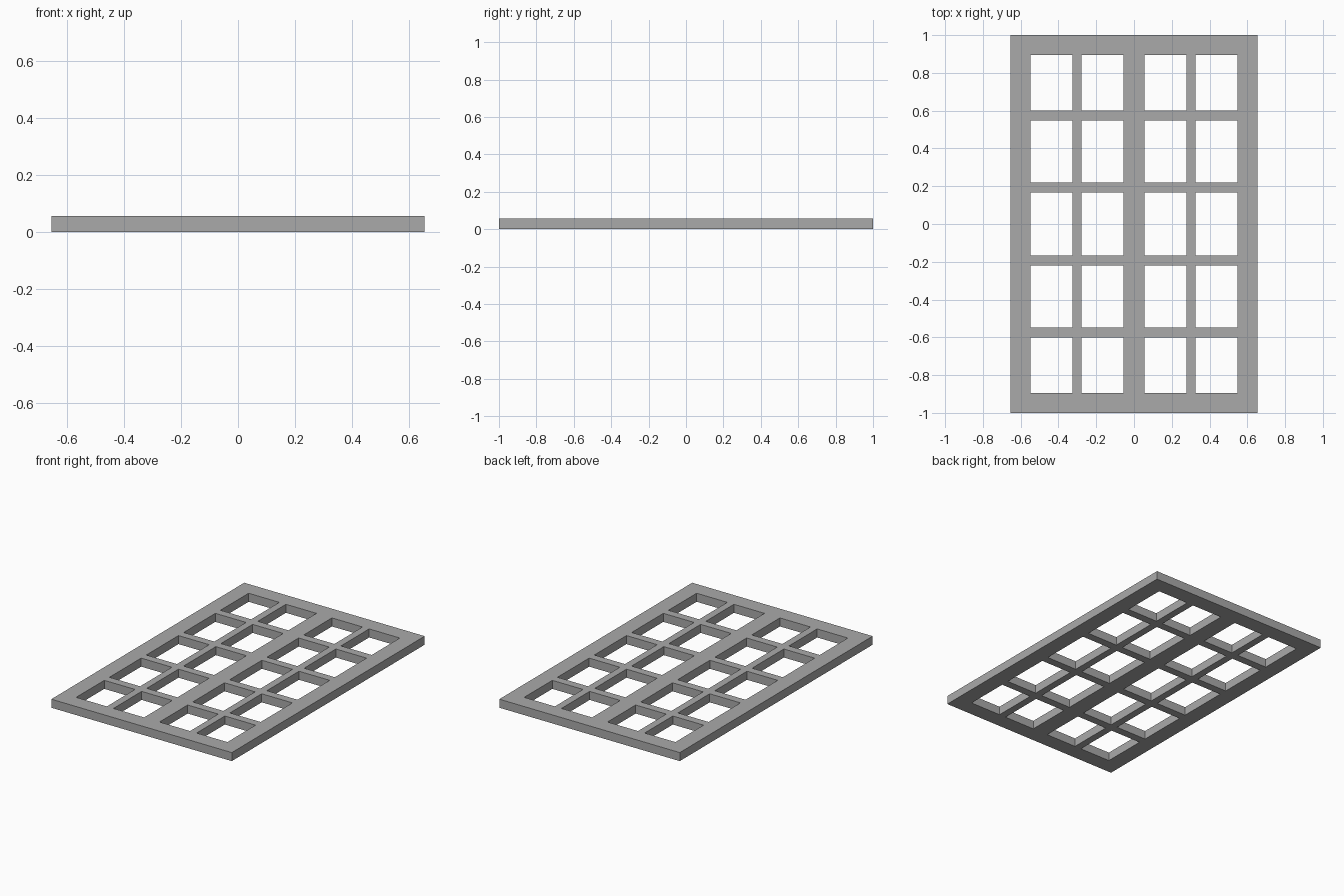
import bpy
import bmesh

cube = bpy.data.objects.get("Cube")
if cube:
    bpy.data.objects.remove(cube, do_unlink=True)

HEIGHT = 0.056
# Bar edges on the positive side, mirrored to the negative side
half_x = [0.056, 0.278, 0.326, 0.549, 0.655]
half_y = [0.167, 0.22, 0.549, 0.602, 0.894, 1.0]
xs = [-v for v in reversed(half_x)] + half_x
ys = [-v for v in reversed(half_y)] + half_y

grey = bpy.data.materials.new("frame grey")
grey.use_nodes = True
colour = (0.4, 0.4, 0.4, 1)
grey.diffuse_color = colour
grey.node_tree.nodes["Principled BSDF"].inputs["Base Color"].default_value = colour

# Flat lattice: every cell is solid unless it is a pane opening
bm = bmesh.new()
grid = [[bm.verts.new((x, y, 0)) for y in ys] for x in xs]
for i in range(len(xs) - 1):
    for j in range(len(ys) - 1):
        if i % 2 == 0 or j % 2 == 0:
            bm.faces.new((grid[i][j], grid[i + 1][j], grid[i + 1][j + 1], grid[i][j + 1]))

# Give the lattice its thickness
top = bmesh.ops.extrude_face_region(bm, geom=bm.faces[:], use_keep_orig=True)["geom"]
bmesh.ops.translate(bm, vec=(0, 0, HEIGHT),
                    verts=[g for g in top if isinstance(g, bmesh.types.BMVert)])
bmesh.ops.recalc_face_normals(bm, faces=bm.faces[:])

mesh = bpy.data.meshes.new("window_frame")
bm.to_mesh(mesh)
bm.free()
mesh.materials.append(grey)
frame = bpy.data.objects.new("window_frame", mesh)
bpy.context.collection.objects.link(frame)
